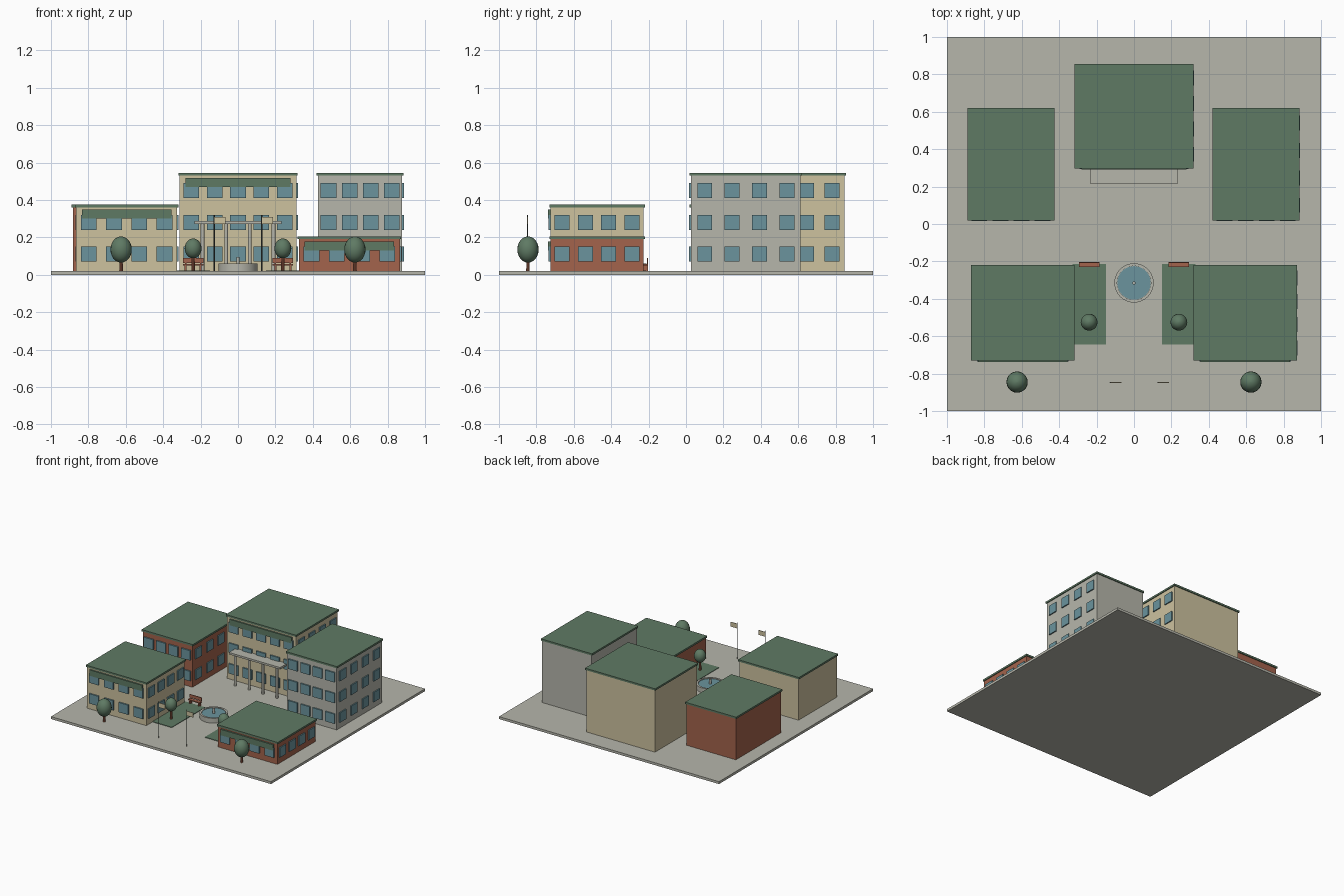
import bpy, math
from mathutils import Matrix

if "Cube" in bpy.data.objects:
    bpy.data.objects.remove(bpy.data.objects["Cube"])


def material(name, r, g, b):
    lin = [((c / 255 + 0.055) / 1.055) ** 2.4 for c in (r, g, b)]
    m = bpy.data.materials.new(name)
    m.diffuse_color = (*lin, 1)
    m.use_nodes = True
    m.node_tree.nodes["Principled BSDF"].inputs["Base Color"].default_value = m.diffuse_color
    return m


STONE = material("pale stone", 182, 182, 171)
CREAM = material("cream plaster", 205, 194, 159)
BRICK = material("red brick", 163, 99, 76)
GREEN = material("muted green", 95, 122, 100)
GLASS = material("blue glass", 107, 148, 157)
METAL = material("dark metal", 78, 84, 80)
GROUND = 0.02
STOREY = 0.17


def finish(name, verts, faces, mat):
    me = bpy.data.meshes.new(name)
    me.from_pydata(verts, [], faces)
    me.materials.append(mat)
    ob = bpy.data.objects.new(name, me)
    bpy.context.collection.objects.link(ob)
    return ob


def boxes(name, spans, mat):
    """One object made of axis-aligned boxes (x0, x1, y0, y1, z0, z1)."""
    verts, faces = [], []
    for x0, x1, y0, y1, z0, z1 in spans:
        n = len(verts)
        verts += [(x, y, z) for z in (z0, z1)
                  for x, y in ((x0, y0), (x1, y0), (x1, y1), (x0, y1))]
        faces += [(n + 3, n + 2, n + 1, n), (n + 4, n + 5, n + 6, n + 7)]
        for i in range(4):
            j = (i + 1) % 4
            faces.append((n + i, n + j, n + 4 + j, n + 4 + i))
    return finish(name, verts, faces, mat)


def lathe(name, x, y, profile, mat, sides=24):
    """Spin a (radius, height) profile around a vertical axis."""
    verts, faces = [], []
    for r, z in profile:
        for i in range(sides):
            a = 2 * math.pi * i / sides
            verts.append((x + r * math.cos(a), y + r * math.sin(a), z))
    for k in range(len(profile) - 1):
        for i in range(sides):
            j = (i + 1) % sides
            a, b = k * sides, (k + 1) * sides
            faces.append((a + i, a + j, b + j, b + i))
    last = (len(profile) - 1) * sides
    faces.append(tuple(range(sides - 1, -1, -1)))
    faces.append(tuple(range(last, last + sides)))
    ob = finish(name, verts, faces, mat)
    bpy.context.view_layer.objects.active = ob
    ob.select_set(True)
    bpy.ops.object.shade_smooth_by_angle(angle=math.radians(35))
    ob.select_set(False)
    return ob


def building(name, x0, x1, y0, y1, floors, columns, mat, fascia=False):
    top = GROUND + floors * STOREY
    boxes(name + "_walls", [(x0, x1, y0, y1, GROUND, top)], mat)
    o = 0.007
    boxes(name + "_roof", [(x0 - o, x1 + o, y0 - o, y1 + o, top, top + 0.015)], GREEN)
    # Projecting panes on the front and right walls
    front, side = [], []
    w, h, out = 0.042, 0.04, 0.011
    for f in range(floors):
        z = GROUND + f * STOREY + 0.09
        for c in range(columns):
            x = x0 + (x1 - x0) * (c + 0.5) / columns
            front.append((x - w, x + w, y0 - out, y0 + 0.005, z - h, z + h))
        for c in range(4):
            y = y0 + (y1 - y0) * (c + 0.5) / 4
            side.append((x1 - 0.005, x1 + 0.009, y - 0.04, y + 0.04, z - h, z + h))
    boxes(name + "_front_windows", front, GLASS)
    boxes(name + "_side_windows", side, GLASS)
    # Fascia board under the eaves
    if fascia:
        boxes(name + "_fascia", [(x0 + 0.03, x1 - 0.03, y0 - 0.014, y0 + 0.003,
                                  top - 0.06, top - 0.012)], GREEN)


# Plaza
boxes("plaza", [(-1, 1, -1, 1, 0, GROUND)], STONE)

# Five buildings
building("main_hall", -0.312, 0.312, 0.305, 0.848, 3, 5, CREAM, True)
building("left_rear_hall", -0.883, -0.433, 0.027, 0.613, 2, 4, BRICK)
building("right_rear_hall", 0.428, 0.878, 0.027, 0.613, 3, 4, STONE)
building("left_front_hall", -0.865, -0.326, -0.724, -0.227, 2, 4, CREAM, True)
building("right_front_hall", 0.326, 0.865, -0.724, -0.227, 1, 4, BRICK, True)

# Entrance portico
boxes("portico_canopy", [(-0.233, 0.233, 0.215, 0.31, 0.272, 0.288)], STONE)
for x in (-0.19, -0.063, 0.063, 0.19):
    lathe("portico_column", x, 0.235, [(0.01, GROUND), (0.01, 0.272)], STONE, 16)

# Fountain
lathe("fountain_basin", 0, -0.315,
      [(0.105, GROUND), (0.105, 0.06), (0.09, 0.06), (0.09, 0.05)], STONE, 40)
lathe("fountain_water", 0, -0.315, [(0.0895, 0.045), (0.0895, 0.055)], GLASS, 40)
lathe("fountain_spout", 0, -0.315, [(0.009, 0.05), (0.009, 0.095)], STONE, 12)


def tree(x, y, r, rz, zc):
    lathe("tree_trunk", x, y, [(0.01, GROUND), (0.008, zc - rz * 0.7)], BRICK, 10)
    crown = [(max(r * math.sin(math.pi * i / 12), 0.001),
              zc - rz * math.cos(math.pi * i / 12)) for i in range(13)]
    lathe("tree_crown", x, y, crown, GREEN, 20)


# Lawns, benches, trees and flags on both sides of the axis
for s in (-1, 1):
    xs = sorted((s * 0.15, s * 0.33))
    boxes("lawn", [(xs[0], xs[1], -0.645, -0.215, GROUND, 0.024)], GREEN)
    c = s * 0.24
    boxes("bench", [
        (c - 0.055, c + 0.055, -0.231, -0.203, 0.05, 0.058),
        (c - 0.055, c + 0.055, -0.209, -0.203, 0.064, 0.09),
        (c - 0.045, c - 0.035, -0.228, -0.204, GROUND, 0.051),
        (c + 0.035, c + 0.045, -0.228, -0.204, GROUND, 0.051),
        (c - 0.044, c - 0.036, -0.208, -0.204, 0.05, 0.07),
        (c + 0.036, c + 0.044, -0.208, -0.204, 0.05, 0.07)], BRICK)
    tree(c, -0.525, 0.045, 0.053, 0.141)
    tree(s * 0.625, -0.845, 0.057, 0.07, 0.135)
    p = s * 0.127
    lathe("flag_pole", p, -0.848, [(0.003, GROUND), (0.003, 0.32)], METAL, 8)
    boxes("flag", [(p + 0.002, p + 0.06, -0.85, -0.846, 0.272, 0.31)], CREAM)
